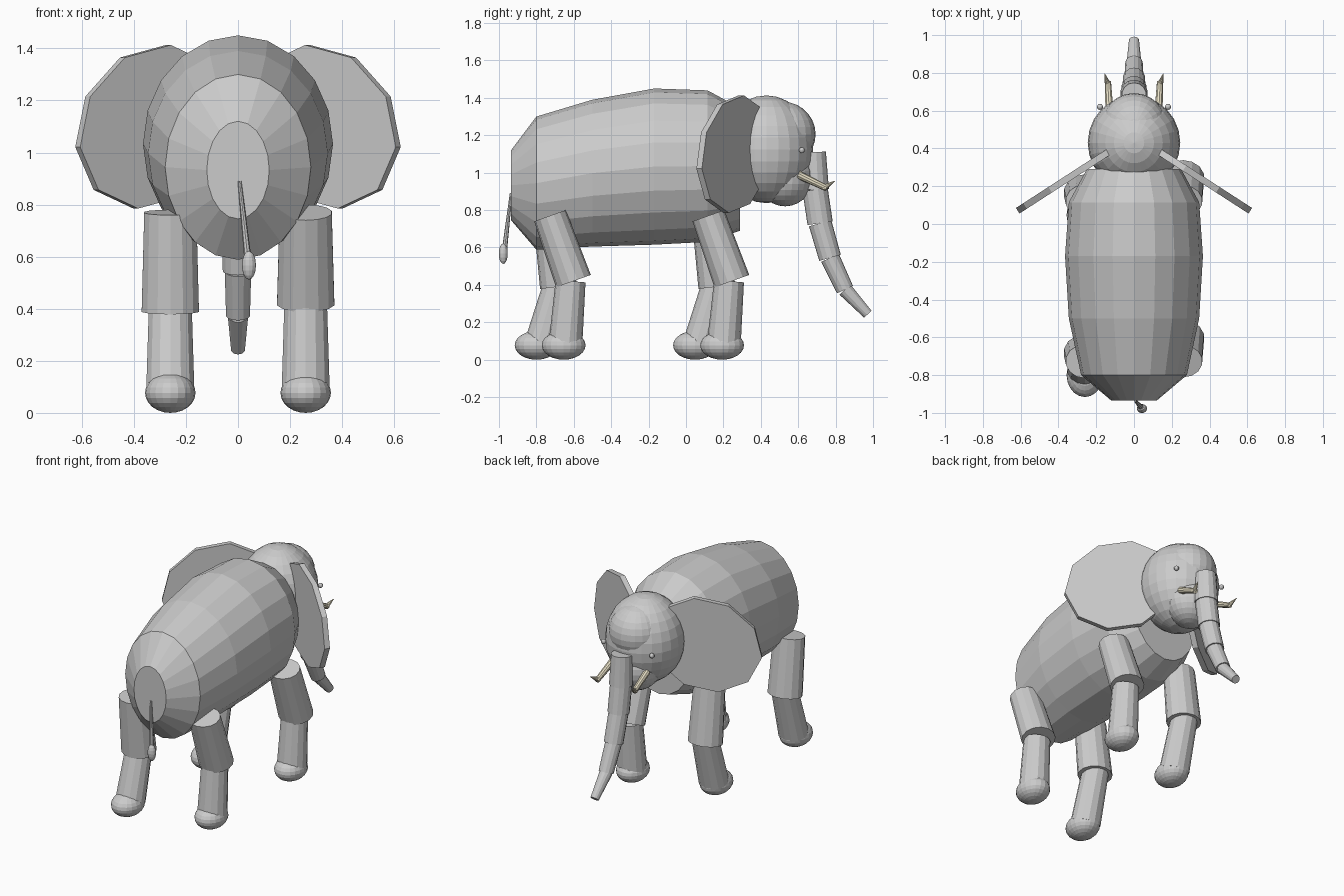
import bpy, bmesh, math
from mathutils import Vector, Matrix

if "Cube" in bpy.data.objects:
    bpy.data.objects.remove(bpy.data.objects["Cube"])


def material(name, rgb):
    m = bpy.data.materials.new(name)
    m.diffuse_color = (*rgb, 1)
    m.use_nodes = True
    m.node_tree.nodes["Principled BSDF"].inputs["Base Color"].default_value = m.diffuse_color
    return m


GREY = material("grey hide", (0.6, 0.6, 0.6))
IVORY = material("ivory", (0.82, 0.76, 0.58))


def finish(name, bm, mat=GREY):
    bmesh.ops.recalc_face_normals(bm, faces=bm.faces[:])
    me = bpy.data.meshes.new(name)
    bm.to_mesh(me)
    bm.free()
    me.materials.append(mat)
    ob = bpy.data.objects.new(name, me)
    bpy.context.collection.objects.link(ob)
    return ob


def ball(name, centre, radii, seg=24, rings=14):
    bm = bmesh.new()
    mat = Matrix.Translation(centre) @ Matrix.Diagonal((*radii, 1))
    bmesh.ops.create_uvsphere(bm, u_segments=seg, v_segments=rings, radius=1, matrix=mat)
    return finish(name, bm)


def rod(name, p, q, rp, rq, sides=12, widen=1.0, mat=GREY):
    """Tapered cylinder from p to q, optionally wider along x."""
    p, q = Vector(p), Vector(q)
    d = q - p
    turn = Vector((0, 0, 1)).rotation_difference(d).to_matrix().to_4x4()
    place = Matrix.Translation((p + q) / 2) @ turn @ Matrix.Diagonal((widen, 1, 1, 1))
    bm = bmesh.new()
    bmesh.ops.create_cone(bm, cap_ends=True, segments=sides, radius1=rp, radius2=rq,
                          depth=d.length, matrix=place)
    return finish(name, bm, mat)


# Body: elliptical rings lofted along y (y, bottom z, top z, half width)
def body():
    n = 20
    stations = [(-0.935, 0.745, 1.12, 0.12), (-0.80, 0.588, 1.30, 0.28),
                (-0.50, 0.605, 1.39, 0.345), (-0.17, 0.615, 1.45, 0.365),
                (0.115, 0.63, 1.44, 0.345), (0.29, 0.69, 1.345, 0.25)]
    bm = bmesh.new()
    rings = []
    for y, lo, hi, w in stations:
        rings.append([bm.verts.new((w * math.sin(2 * math.pi * i / n), y,
                                    (lo + hi) / 2 + (hi - lo) / 2 * math.cos(2 * math.pi * i / n)))
                      for i in range(n)])
    for a, b in zip(rings, rings[1:]):
        for i in range(n):
            j = (i + 1) % n
            bm.faces.new((a[i], a[j], b[j], b[i]))
    bm.faces.new(rings[0])
    bm.faces.new(rings[-1])
    finish("body", bm)


body()

# Head: skull, forehead and jaw
ball("head", (0, 0.43, 1.125), (0.245, 0.25, 0.288))
ball("forehead", (0, 0.515, 1.205), (0.175, 0.178, 0.175))
ball("jaw", (0, 0.53, 0.975), (0.16, 0.15, 0.155))

# Trunk: overlapping tapered segments (y, z, upper radius, lower radius)
trunk = [(0.682, 1.11, 0.066, 0.074), (0.69, 0.91, 0.068, 0.068),
         (0.717, 0.73, 0.062, 0.060), (0.77, 0.545, 0.052, 0.047),
         (0.85, 0.375, 0.040, 0.027), (0.972, 0.243, 0, 0)]
for i, (a, b) in enumerate(zip(trunk, trunk[1:])):
    rod(f"trunk_segment_{i + 1}", (0, a[0], a[1]), (0, b[0], b[1]), a[2], a[3], 14)


# Ear: tilted ten-sided oval plate, swept back from the head
def ear(name, s):
    bm = bmesh.new()
    normal = Vector((0.543, 0.84, 0)) * 0.0175
    sides = []
    for k in (-1, 1):
        loop = []
        for i in range(10):
            c, sn = math.cos(math.pi * i / 5), math.sin(math.pi * i / 5)
            dx = -0.0625 * c + 0.28 * sn
            p = Vector((0.33 + dx, 0.255 - 0.647 * dx, 1.099 + 0.314 * c + 0.02 * sn)) + k * normal
            loop.append(bm.verts.new((s * p.x, p.y, p.z)))
        sides.append(loop)
        bm.faces.new(loop)
    for i in range(10):
        j = (i + 1) % 10
        bm.faces.new((sides[0][i], sides[0][j], sides[1][j], sides[1][i]))
    finish(name, bm)


for side, s in (("left", -1), ("right", 1)):
    ear(f"{side}_ear", s)
    ball(f"{side}_eye", (s * 0.18, 0.62, 1.12), (0.016,) * 3, 12, 8)
    # Tusk: straight root and upturned tip
    rod(f"{side}_tusk_root", (s * 0.13, 0.60, 0.99), (s * 0.138, 0.752, 0.917),
        0.022, 0.017, 10, mat=IVORY)
    rod(f"{side}_tusk_tip", (s * 0.137, 0.735, 0.918), (s * 0.155, 0.795, 0.955),
        0.018, 0.002, 10, mat=IVORY)

# Legs in mid-stride: hip, knee and foot positions along y, relative to the hip
strides = {"left": (-1, 0.045, 0.05, -0.045, -0.072),
           "right": (1, 0.125, 0.11, 0.083, 0.073)}
for end, hip in (("hind", -0.727), ("front", 0.12)):
    for side, (s, cuff, knee, ankle, foot) in strides.items():
        x, tag = s * 0.26, f"{end}_{side}"
        low = 0.39 if s < 0 else 0.42
        rod(f"{tag}_upper_leg", (x, hip + cuff, low), (x, hip, 0.77), 0.099, 0.09, 14, 1.14)
        rod(f"{tag}_lower_leg", (x, hip + ankle, 0.09), (x, hip + knee, 0.42),
            0.09, 0.08, 14, 1.05)
        ball(f"{tag}_foot", (x, hip + foot, 0.077), (0.097, 0.117, 0.077), 20, 12)

# Tail with tuft
rod("tail", (0.038, -0.97, 0.59), (0.006, -0.935, 0.89), 0.014, 0.007, 8)
ball("tail_tuft", (0.042, -0.977, 0.567), (0.027, 0.024, 0.055), 12, 8)
